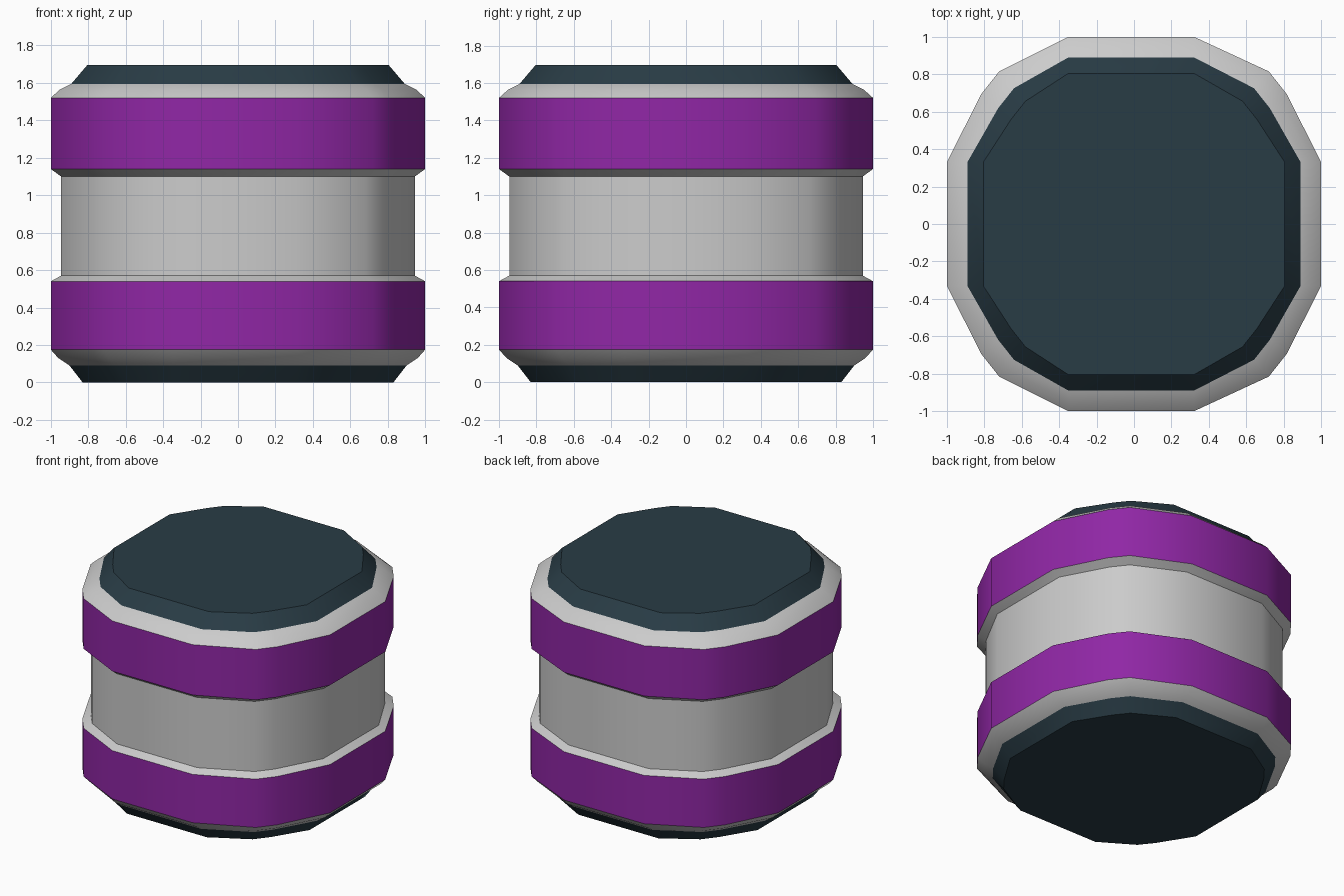
import bpy, bmesh, math

if "Cube" in bpy.data.objects:
    bpy.data.objects.remove(bpy.data.objects["Cube"])


def outline(s):
    """Counter-clockwise 16-sided section; flats keep their width, corners scale."""
    pts = []
    for sx, sy in ((1, 1), (-1, 1), (-1, -1), (1, -1)):
        fx = 0.32 if sx > 0 else -0.35
        quarter = [(s * sx, 0.33 * sy), (0.815 * s * sx, 0.695 * s * sy),
                   (0.72 * s * sx, 0.815 * s * sy), (fx, s * sy)]
        pts += quarter if sx * sy > 0 else quarter[::-1]
    return pts


def material(name, color):
    m = bpy.data.materials.new(name)
    m.diffuse_color = color
    m.use_nodes = True
    m.node_tree.nodes["Principled BSDF"].inputs["Base Color"].default_value = m.diffuse_color
    return m


def shell(name, profile, mat=None, cap_top=False, cap_bottom=False):
    """Skin a stack of sections; profile is (half width, z) from bottom to top."""
    bm = bmesh.new()
    rings = [[bm.verts.new((x, y, z)) for x, y in outline(s)] for s, z in profile]
    for lo, hi in zip(rings, rings[1:]):
        n = len(lo)
        for i in range(n):
            j = (i + 1) % n
            bm.faces.new((lo[i], lo[j], hi[j], hi[i]))
    if cap_top:
        bm.faces.new(rings[-1])
    if cap_bottom:
        bm.faces.new(rings[0][::-1])
    mesh = bpy.data.meshes.new(name)
    bm.to_mesh(mesh)
    bm.free()
    ob = bpy.data.objects.new(name, mesh)
    bpy.context.collection.objects.link(ob)
    if mat:
        mesh.materials.append(mat)
    bpy.ops.object.select_all(action='DESELECT')
    ob.select_set(True)
    bpy.context.view_layer.objects.active = ob
    bpy.ops.object.shade_smooth_by_angle(angle=math.radians(32))
    return ob


purple = material("purple", (0.28, 0.02, 0.38, 1))
slate = material("dark_slate", (0.022, 0.045, 0.06, 1))

# Dark end caps
shell("bottom_cap", [(0.83, 0), (0.90, 0.09)], slate, cap_bottom=True)
shell("top_cap", [(0.89, 1.595), (0.805, 1.695)], slate, cap_top=True)

# Grey bevelled rims
shell("bottom_rim", [(0.90, 0.09), (0.96, 0.13), (1, 0.175)])
shell("top_rim", [(1, 1.52), (0.95, 1.565), (0.89, 1.595)])

# Purple bands
shell("lower_band", [(1, 0.175), (1, 0.54)], purple)
shell("upper_band", [(1, 1.14), (1, 1.52)], purple)

# Grey recessed waist
shell("waist", [(1, 0.54), (0.945, 0.57), (0.945, 1.10), (1, 1.14)])
